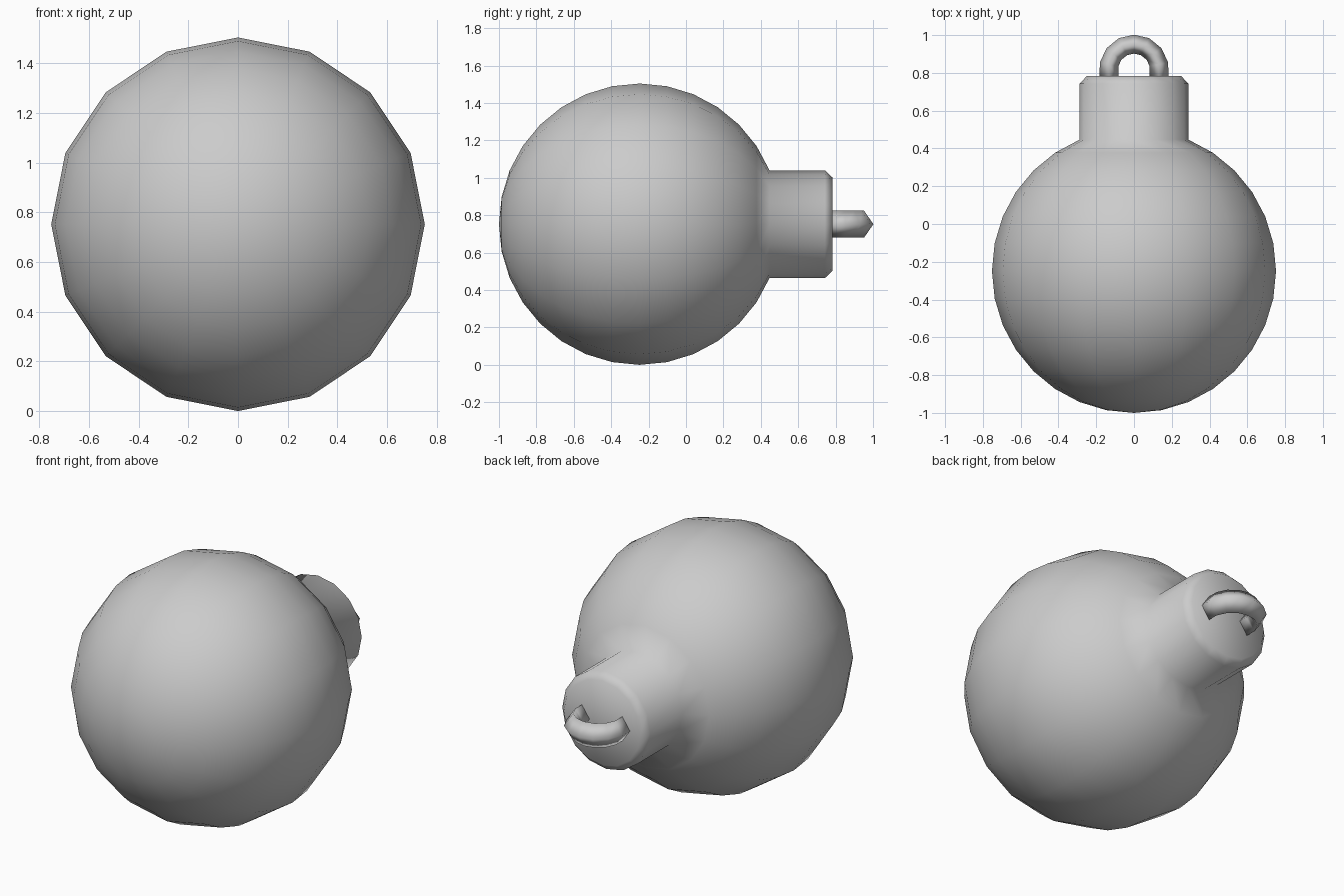
import bpy, bmesh
from math import sin, cos, pi
from mathutils import Vector

if "Cube" in bpy.data.objects:
    bpy.data.objects.remove(bpy.data.objects["Cube"])

R, CY, CZ, SIDES = 0.752, -0.248, 0.752, 16


def make_object(name, bm):
    bmesh.ops.recalc_face_normals(bm, faces=bm.faces[:])
    for f in bm.faces:
        f.smooth = True
    mesh = bpy.data.meshes.new(name)
    bm.to_mesh(mesh)
    bm.free()
    obj = bpy.data.objects.new(name, mesh)
    bpy.context.collection.objects.link(obj)
    return obj


def bridge(bm, rings):
    for a, b in zip(rings, rings[1:]):
        n = len(a)
        for i in range(n):
            j = (i + 1) % n
            bm.faces.new((a[i], a[j], b[j], b[i]))


# Ball and neck: one profile turned around the y axis
profile = [(R * sin(k * pi / 16), CY - R * cos(k * pi / 16)) for k in range(1, 15)]
neck_r = profile[-1][0]
profile += [(neck_r, 0.743), (0.25, 0.783)]
bm = bmesh.new()
rings = [[bm.verts.new((r * cos(2 * pi * i / SIDES), y, CZ + r * sin(2 * pi * i / SIDES)))
          for i in range(SIDES)] for r, y in profile]
bridge(bm, rings)
pole = bm.verts.new((0, CY - R, CZ))
for i in range(SIDES):
    bm.faces.new((pole, rings[0][i], rings[0][(i + 1) % SIDES]))
bm.faces.new(rings[-1])
make_object("bauble_ball_and_neck", bm)

# Hanging loop: diamond section swept along a mirrored arch
half = [(0.132, 0.77), (0.132, 0.845), (0.106, 0.90), (0.058, 0.939)]
path = half + [(0, 0.952)] + [(-x, y) for x, y in reversed(half)]
path = [Vector((x, y, CZ)) for x, y in path]
bm = bmesh.new()
rings = []
for i, p in enumerate(path):
    t = (path[min(i + 1, len(path) - 1)] - path[max(i - 1, 0)]).normalized()
    out = Vector((t.y, -t.x, 0))
    rings.append([bm.verts.new(p + out * 0.05 * cos(a) + Vector((0, 0, 0.072 * sin(a))))
                  for a in (0, pi / 2, pi, 3 * pi / 2)])
bridge(bm, rings)
bm.faces.new(rings[0])
bm.faces.new(rings[-1])
make_object("hanging_loop", bm)
